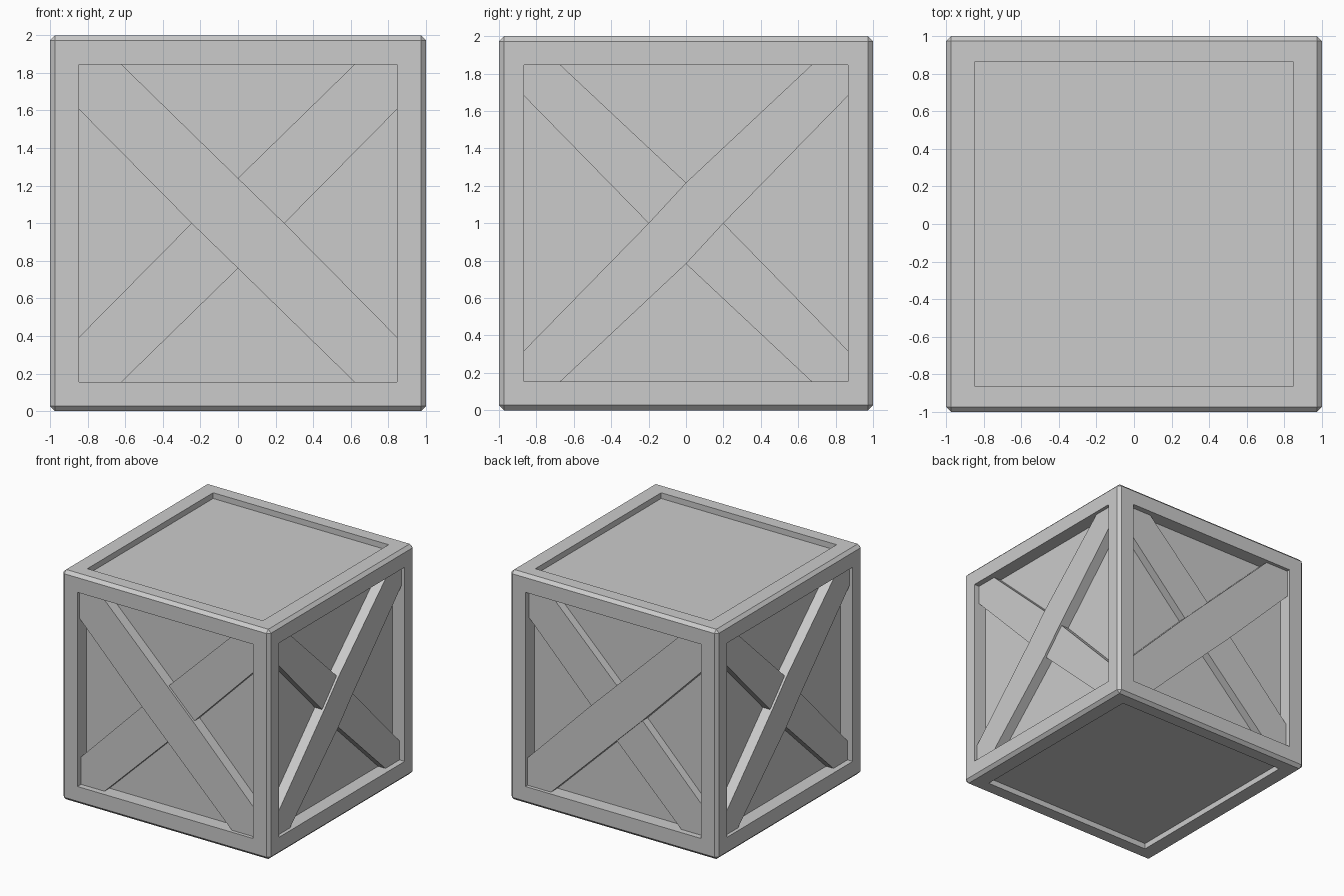
import bpy, bmesh
from mathutils import Vector

if "Cube" in bpy.data.objects:
    bpy.data.objects.remove(bpy.data.objects["Cube"])

HALF = Vector((0.845, 0.865, 0.845))    # half-size of the framed openings
DEPTH = (0.12, 0.12, 0.05)              # panel recess per axis
CENTRE = Vector((0, 0, 1))


def finish(name, bm):
    bmesh.ops.recalc_face_normals(bm, faces=bm.faces[:])
    mesh = bpy.data.meshes.new(name)
    bm.to_mesh(mesh)
    bm.free()
    obj = bpy.data.objects.new(name, mesh)
    bpy.context.collection.objects.link(obj)
    return obj


# Crate body: chamfered cube, each side framed and recessed
def crate_body():
    bm = bmesh.new()
    bmesh.ops.create_cube(bm, size=2)
    bmesh.ops.bevel(bm, geom=bm.edges[:], offset=0.027, segments=1,
                    affect='EDGES', profile=0.5)
    bm.normal_update()
    sides = [f for f in bm.faces if f.calc_area() > 1]
    for side in sides:
        n = side.normal.copy()
        axis = max(range(3), key=lambda i: abs(n[i]))
        rim = bmesh.ops.extrude_discrete_faces(bm, faces=[side])["faces"][0]
        for v in rim.verts:
            for i in range(3):
                if i != axis:
                    v.co[i] = HALF[i] if v.co[i] > 0 else -HALF[i]
        panel = bmesh.ops.extrude_discrete_faces(bm, faces=[rim])["faces"][0]
        for v in panel.verts:
            v.co -= n * DEPTH[axis]
    bmesh.ops.translate(bm, vec=CENTRE, verts=bm.verts[:])
    finish("crate_body", bm)


# Diagonal brace rising towards `right`, from the panel out to `top`
def brace(name, normal, right, profile, top):
    w, h, cut_u, cut_v, mid_u, mid_v = profile
    half = [(-w, cut_v - h), (-mid_u, 0), (0, mid_v), (w - cut_u, h), (w, h)]
    outline = half + [(-u, -v) for u, v in half]
    n, r, up = Vector(normal), Vector(right), Vector((0, 0, 1))
    bm = bmesh.new()
    base = bm.faces.new([bm.verts.new(CENTRE + r * u + up * v + n * 0.88)
                         for u, v in outline])
    ext = bmesh.ops.extrude_face_region(bm, geom=[base])["geom"]
    bmesh.ops.translate(bm, vec=n * (top - 0.88),
                        verts=[e for e in ext if isinstance(e, bmesh.types.BMVert)])
    if base.is_valid is False or not any(
            all(abs((v.co - CENTRE).dot(n) - 0.88) < 1e-5 for v in f.verts)
            for f in bm.faces):
        pass
    finish(name, bm)


crate_body()

# Crossed braces on the four upright sides
LONG = (0.845, 0.845, 0.225, 0.24, 0.247, 0.24)
SHORT = (0.865, 0.845, 0.195, 0.165, 0.2, 0.217)
for side, normal, right, profile in (
        ("front", (0, -1, 0), (-1, 0, 0), LONG),
        ("back", (0, 1, 0), (-1, 0, 0), LONG),
        ("right", (1, 0, 0), (0, 1, 0), SHORT),
        ("left", (-1, 0, 0), (0, -1, 0), SHORT)):
    brace(side + "_outer_brace", normal, right, profile, 0.97)
    brace(side + "_inner_brace", normal, -Vector(right), profile, 0.95)
